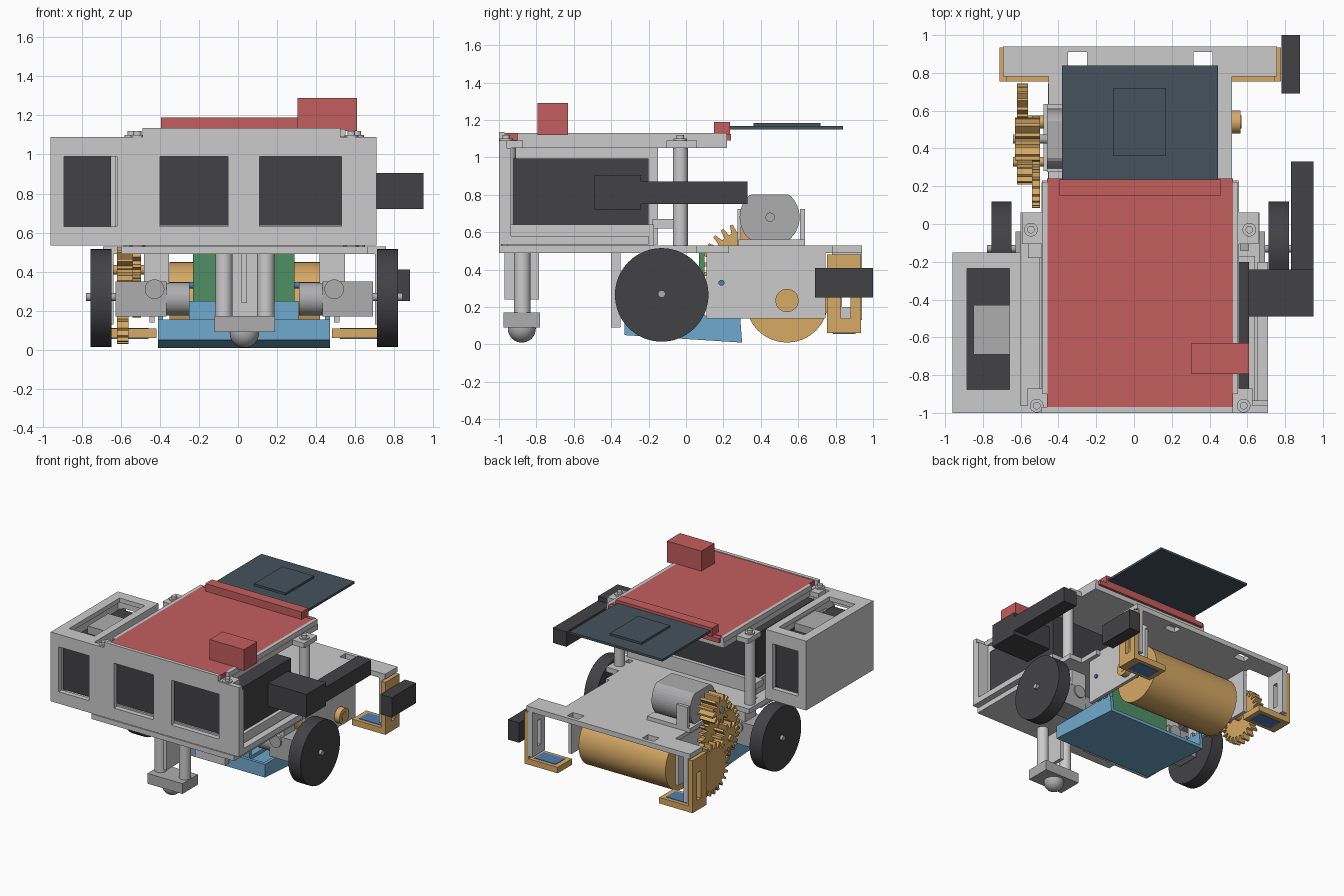
import bpy, bmesh, math
from mathutils import Matrix, Vector

if "Cube" in bpy.data.objects:
    bpy.data.objects.remove(bpy.data.objects["Cube"])

CX = 0.0325  # machine centre line
COL = {"red": (.55, .11, .11, 1), "dark": (.055, .055, .06, 1), "slate": (.06, .085, .11, 1),
       "gold": (.68, .40, .13, 1), "blue": (.16, .40, .62, 1), "green": (.08, .28, .13, 1),
       "metal": (.42, .42, .43, 1), "lens": (.08, .2, .45, 1)}
MATS = {}
for key, rgba in COL.items():
    MATS[key] = bpy.data.materials.new(key)
    MATS[key].diffuse_color = rgba


def finish(name, bm, col=None, smooth=False):
    bmesh.ops.recalc_face_normals(bm, faces=bm.faces)
    me = bpy.data.meshes.new(name)
    bm.to_mesh(me)
    bm.free()
    ob = bpy.data.objects.new(name, me)
    bpy.context.collection.objects.link(ob)
    if col:
        me.materials.append(MATS[col])
    if smooth:
        bpy.ops.object.select_all(action='DESELECT')
        ob.select_set(True)
        bpy.context.view_layer.objects.active = ob
        bpy.ops.object.shade_smooth_by_angle(angle=math.radians(35))
    return ob


def box(name, x0, x1, y0, y1, z0, z1, col=None):
    bm = bmesh.new()
    bmesh.ops.create_cube(bm, size=1)
    for v in bm.verts:
        v.co = ((x0 + x1) / 2 + v.co.x * (x1 - x0), (y0 + y1) / 2 + v.co.y * (y1 - y0),
                (z0 + z1) / 2 + v.co.z * (z1 - z0))
    return finish(name, bm, col)


def cyl(name, a, b, r, col=None, seg=40):
    a, b = Vector(a), Vector(b)
    m = Matrix.Translation((a + b) / 2) @ (b - a).to_track_quat('Z', 'Y').to_matrix().to_4x4()
    bm = bmesh.new()
    bmesh.ops.create_cone(bm, cap_ends=True, segments=seg, radius1=r, radius2=r, depth=(b - a).length, matrix=m)
    return finish(name, bm, col, True)


def extrude(name, pts, d, col=None):
    """Extrude a closed 3D outline along d."""
    bm = bmesh.new()
    f = bm.faces.new([bm.verts.new(p) for p in pts])
    new = bmesh.ops.extrude_face_region(bm, geom=[f])["geom"]
    bmesh.ops.translate(bm, vec=d, verts=[g for g in new if isinstance(g, bmesh.types.BMVert)])
    return finish(name, bm, col)


def prism(name, yz, x0, x1, col=None):
    return extrude(name, [(x0, y, z) for y, z in yz], (x1 - x0, 0, 0), col)


def cut(ob, *boxes):
    for b in boxes:
        c = box("cutter", *b)
        c.hide_render = True
        mod = ob.modifiers.new("cut", 'BOOLEAN')
        mod.object, mod.operation, mod.solver = c, 'DIFFERENCE', 'EXACT'
        bpy.context.view_layer.objects.active = ob
        bpy.ops.object.modifier_apply(modifier="cut")
        bpy.data.objects.remove(c)


def gear(name, y, z, r, n, x0, x1):
    pts = []
    for i in range(n):
        for t, k in ((.0, r - .045), (.32, r - .045), (.5, r), (.78, r)):
            a = 2 * math.pi * (i + t) / n
            pts.append((y + k * math.cos(a), z + k * math.sin(a)))
    prism(name, pts, x0, x1, "gold")


# Chassis plate with the rear cross bar
half = [(.633, -1), (.633, .06), (.52, .06), (.52, .23), (.485, .23), (.485, .78), (.725, .78), (.725, .94)]
outline = [(CX + x, y, .49) for x, y in half] + [(CX - x, y, .49) for x, y in reversed(half)]
deck = extrude("chassis_plate", outline, (0, 0, .04))
cut(deck, (-.35, -.25, .84, .91, .4, .6), (.315, .415, .84, .91, .4, .6),
    (-.54, -.5, -.14, -.09, .4, .6), (.565, .605, -.14, -.09, .4, .6))

# Front wall with three windows
wall = box("front_wall", -.96, .71, -1, -.96, .535, 1.09)
cut(wall, (-.89, -.62, -1.1, -.9, .63, .99), (-.4, -.05, -1.1, -.9, .63, .99), (.11, .53, -1.1, -.9, .63, .99))
box("front_wall_lip", -.49, .525, -1, -.97, 1.085, 1.135)
box("right_sill", .655, .71, -.96, -.2, .535, .58)
box("right_corner_post", .61, .71, -.965, -.935, .535, 1.05)

# Left side box, open on top and at the ends
side = box("side_box", -.96, -.6, -.97, -.15, .535, 1.09)
cut(side, (-.93, -.63, -1.1, -.19, .57, 1.055), (-.885, -.66, -.875, -.235, .9, 1.2),
    (-.89, -.66, -.3, -.1, .63, .99), (-.66, -.5, -.88, -.24, .63, .99))
box("side_box_battery", -.9, -.65, -.93, -.21, .62, .99, "dark")
box("side_box_battery_cap", -.85, -.66, -.69, -.43, .575, 1.05, "metal")

# Main battery and its cradle
box("main_battery", -.48, .61, -.94, -.2, .63, .995, "dark")
box("battery_cradle", -.5, .64, -.955, -.17, .53, .64)
box("battery_stop", -.56, -.48, -.18, -.07, .62, .67)

# Top plate with rails, ears, pillars and bolts
box("top_plate", -.49, .555, -.99, .22, 1.05, 1.092)
for s, n in ((-1, "left"), (1, "right")):
    x = CX + s * .505
    box(n + "_top_rail", x - .014, x + .014, -.9, .22, 1.09, 1.13)
    for xo, y, k in ((.578, -.03, "rear"), (.548, -.962, "front")):
        xp = CX + s * xo
        x0, x1 = sorted((CX + s * .5, CX + s * (xo + .048)))
        box(f"{n}_{k}_ear", x0, x1, max(y - .075, -.995), y + .09, 1.05, 1.09)
        cyl(f"{n}_{k}_pillar", (xp, max(y, -.95), .52), (xp, max(y, -.95), 1.06), .04)
        cyl(f"{n}_{k}_bolt", (xp, y, 1.09), (xp, y, 1.1), .036, seg=24)
        cyl(f"{n}_{k}_bolt_head", (xp, y, 1.1), (xp, y, 1.12), .02, seg=24)

# Red top panel, block, hinge bar and rear lid
box("top_panel", -.46, .525, -.97, .2, 1.09, 1.13, "red")
box("top_block", .305, .61, -.795, -.63, 1.12, 1.29, "red")
box("hinge_bar", -.395, .46, .15, .235, 1.09, 1.19, "red")
box("top_panel_end", -.46, .525, .2, .24, 1.09, 1.125, "red")
box("rear_lid", -.38, .445, .235, .84, 1.15, 1.168, "slate")
box("rear_lid_pad", -.11, .17, .36, .72, 1.168, 1.185, "slate")

# Right side arm
box("arm_block", .6, .95, -.49, -.24, .72, .905, "dark")
box("arm_bar", .83, .95, -.24, .33, .75, .87, "dark")

# Drive wheels and motors, mirrored about the centre line
for s, n in ((-1, "left"), (1, "right")):
    def X(d): return CX + s * d
    def mbox(name, a, b, *r):
        box(f"{n}_{name}", *sorted((X(a), X(b))), *r)
    cyl(n + "_wheel", (X(.68), -.13, .265), (X(.788), -.13, .265), .25, "dark", 64)
    cyl(n + "_axle", (X(.6), -.13, .27), (X(.81), -.13, .27), .02, "metal", 24)
    mbox("gearbox", .4, .66, -.22, -.04, .17, .35, "metal")
    cyl(n + "_drive_motor", (X(.28), -.13, .26), (X(.42), -.13, .26), .085, "metal")
    cyl(n + "_motor_clamp", (X(.46), -.235, .31), (X(.46), -.03, .31), .05, "metal")
    mbox("motor_hanger", .385, .515, -.2, -.06, .34, .5)
    # Roller side plates
    mbox("roller_side_plate", .46, .487, .11, .745, .14, .5)
    # Rear sensor brackets
    bar = box(n + "_sensor_arm", *sorted((X(.67), X(.71))), .78, .94, .13, .5)
    cut(bar, (X(.6), X(.8), .835, .88, .2, .4) if s > 0 else (X(.8), X(.6), .835, .88, .2, .4))
    br = box(n + "_sensor_bracket", *sorted((X(.708), X(.745))), .755, .935, .06, .48, "gold")
    cut(br, (X(.6), X(.8), .83, .88, .14, .36) if s > 0 else (X(.8), X(.6), .83, .88, .14, .36))
    foot = box(n + "_sensor_foot", *sorted((X(.45), X(.745))), .755, .935, .06, .108, "gold")
    mbox("sensor_lens", .49, .68, .785, .905, .055, .112, "lens")

box("rear_black_box", .78, .88, .69, 1, .25, .41, "dark")

# Front caster
box("caster_block", -.12, .19, -.975, -.78, .09, .172, "metal")
for x in (-.0725, .1425):
    cyl("caster_post", (x, -.875, .16), (x, -.875, .5), .044)
box("caster_fin", .018, .047, -.97, -.785, .24, .5)
bm = bmesh.new()
bmesh.ops.create_uvsphere(bm, u_segments=32, v_segments=16, radius=.075, matrix=Matrix.Translation((.0325, -.878, .085)))
finish("caster_ball", bm, "metal", True)
box("centre_hanger", -.1, .165, -.4, -.35, .09, .5)

# Blue collecting tray with sloped bottom
lo = [(-.33, .05), (.3, .01)]
prism("tray_floor", lo + [(.3, .035), (-.33, .075)], -.41, .47, "blue")
for x in (-.41, .445):
    prism("tray_side", lo + [(.29, .14), (.1, .155), (-.33, .155)], x, x + .025, "blue")
    for y in (.13, .2, .27):
        box("tray_tooth", x, x + .025, y - .012, y + .012, .13, .18, "blue")
box("tray_front", -.41, .47, -.33, -.305, .055, .155, "blue")
box("tray_centre_wall", -.25, .31, -.3, -.27, .1, .25, "blue")
box("tray_guide", -.25, .31, -.28, .1, .13, .16, "blue")
box("tray_back_panel", -.23, .29, .07, .1, .14, .5, "green")

# Roller and its axle
cyl("roller", (-.35, .54, .23), (.42, .54, .23), .22, "gold", 32)
cyl("roller_axle", (-.6, .54, .235), (.57, .54, .235), .034, "gold")
cyl("roller_bushing", (.51, .54, .235), (.565, .54, .235), .062, "gold")
cyl("plate_pin", (-.45, .19, .33), (.53, .19, .33), .016, "lens", 16)

# Gear train
gear("roller_gear", .54, .235, .205, 24, -.62, -.56)
gear("idler_pinion", .33, .41, .12, 13, -.62, -.54)
gear("idler_gear", .33, .41, .245, 28, -.54, -.497)
gear("motor_pinion", .45, .68, .115, 12, -.63, -.497)
cyl("idler_axle", (-.64, .33, .41), (-.42, .33, .41), .025, "gold", 20)

# Roller motor: round can with flat top and bottom
can = []
for i in range(48):
    a = 2 * math.pi * i / 48
    can.append((.447 + .16 * math.cos(a), .68 + max(-.122, min(.122, .16 * math.sin(a)))))
prism("roller_motor", can, -.46, -.12, "metal")
cyl("roller_motor_shaft", (-.64, .45, .68), (-.1, .45, .68), .025, "metal", 20)
box("roller_motor_mount", -.48, -.1, .28, .635, .525, .56)
box("roller_motor_stop", -.46, -.36, .61, .635, .53, .725)
box("roller_motor_rear_stop", -.46, -.36, .275, .295, .53, .725)

for m in bpy.data.materials:
    if m.users and not m.is_grease_pencil:
        m.use_nodes = True
        m.node_tree.nodes["Principled BSDF"].inputs["Base Color"].default_value = m.diffuse_color
